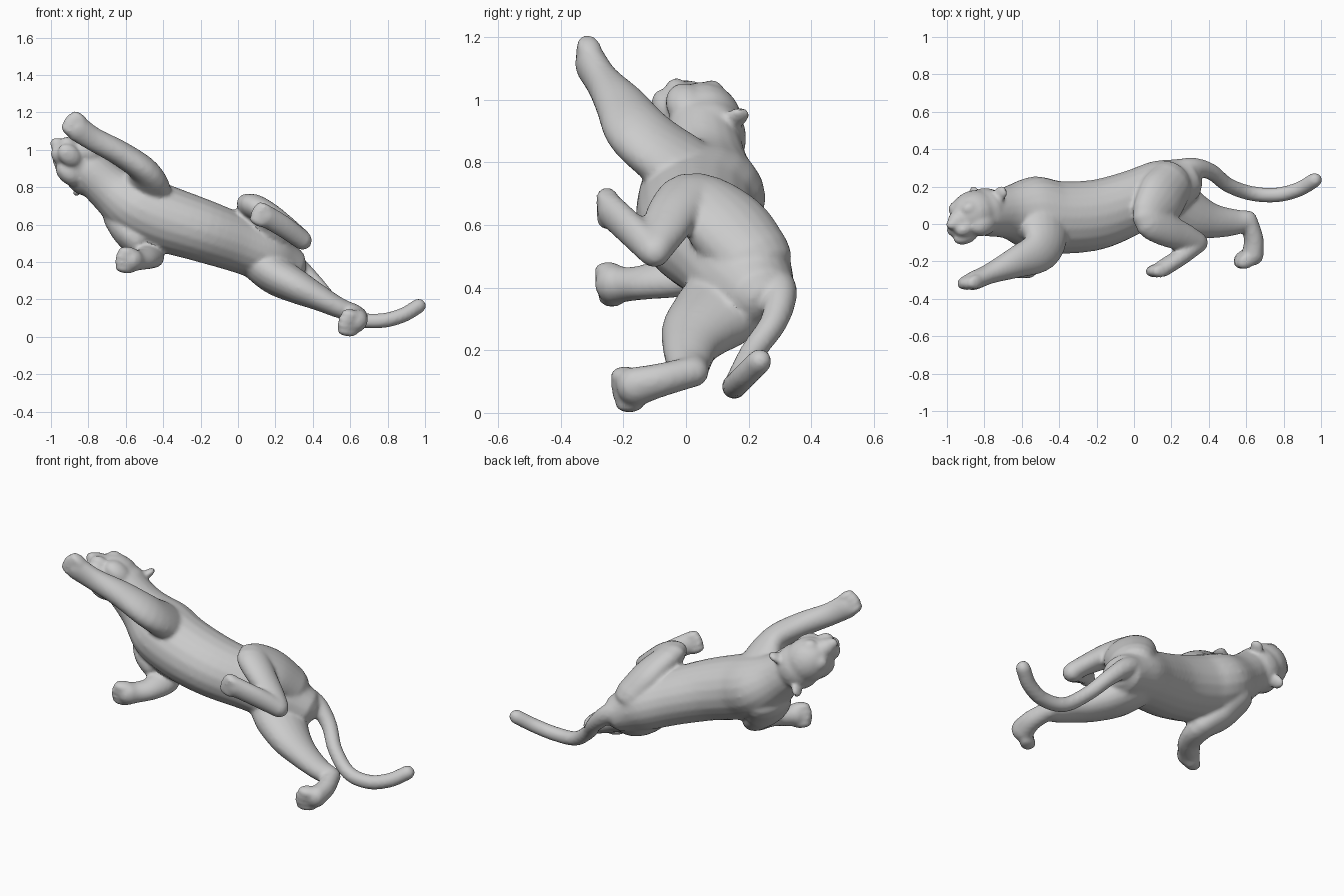
import bpy
import bmesh
import math
from mathutils import Vector, Matrix

if "Cube" in bpy.data.objects:
    bpy.data.objects.remove(bpy.data.objects["Cube"], do_unlink=True)

SIDES = 20
STEPS = 5
SPINE_UP = Vector((0, 1, 0))
FLANK = Vector((0.48, 0, 0.88))     # direction across the animal, flank to flank
bm = bmesh.new()


def spline(stations):
    """Catmull-Rom interpolation through stations of position and two radii."""
    pts = [Vector(s) for s in stations]
    pts = [pts[0] * 2 - pts[1]] + pts + [pts[-1] * 2 - pts[-2]]
    out = []
    for a, b, c, d in zip(pts, pts[1:], pts[2:], pts[3:]):
        for i in range(STEPS):
            t = i / STEPS
            out.append((b * 2 + (c - a) * t + (a * 2 - b * 5 + c * 4 - d) * t ** 2
                        + (b * 3 - a - c * 3 + d) * t ** 3) / 2)
    return out + [pts[-2]]


def limb(stations, ref):
    """Elliptical tube with rounded ends; first radius lies along ref."""
    path = spline(stations)
    centers = [Vector(p[:3]) for p in path]
    rings = []
    last = len(path) - 1
    for i, p in enumerate(path):
        tangent = (centers[min(i + 1, last)] - centers[max(i - 1, 0)]).normalized()
        side = tangent.cross(ref).normalized()
        up = side.cross(tangent)
        ring = (centers[i], up * p[3], side * p[4])
        caps = []
        if i in (0, last):
            out = tangent * min(p[3], p[4]) * (1 if i else -1)
            for angle in (math.pi / 6, math.pi / 3, math.pi * 0.47):
                k = math.cos(angle)
                caps.append((centers[i] + out * math.sin(angle), ring[1] * k, ring[2] * k))
        rings += caps[::-1] + [ring] if i == 0 else [ring] + caps
    loops = []
    for center, up, side in rings:
        angles = [2 * math.pi * k / SIDES for k in range(SIDES)]
        loops.append([bm.verts.new(center + up * math.cos(a) + side * math.sin(a))
                      for a in angles])
    for lower, upper in zip(loops, loops[1:]):
        for k in range(SIDES):
            n = (k + 1) % SIDES
            bm.faces.new((lower[k], lower[n], upper[n], upper[k]))
    bm.faces.new(loops[0][::-1])
    bm.faces.new(loops[-1])


def ellipsoid(center, axes, radii):
    """Ball stretched along three given axes."""
    basis = Matrix([a * r for a, r in zip(axes, radii)]).transposed().to_4x4()
    bmesh.ops.create_uvsphere(bm, u_segments=SIDES, v_segments=12, radius=1,
                              matrix=Matrix.Translation(center) @ basis)


def toes(center, forward, size):
    """Four rounded toes fanned across the end of a paw."""
    forward = Vector(forward).normalized()
    sole = forward.cross(FLANK).normalized()
    spread = sole.cross(forward)
    for k in (-1.5, -0.5, 0.5, 1.5):
        reach = 0.25 - 0.12 * abs(k)
        spot = Vector(center) + (forward * reach + spread * k * 0.42) * size
        ellipsoid(spot, (forward, spread, sole), (size * 0.8, size * 0.36, size * 0.55))


# Neck, chest, belly and rump
limb([(-0.8, 0.05, 0.9, 0.115, 0.115),
      (-0.68, 0.06, 0.79, 0.14, 0.13),
      (-0.55, 0.055, 0.7, 0.2, 0.17),
      (-0.4, 0.035, 0.635, 0.195, 0.178),
      (-0.2, 0.05, 0.57, 0.188, 0.168),
      (0, 0.12, 0.5, 0.17, 0.155),
      (0.15, 0.18, 0.44, 0.165, 0.145),
      (0.25, 0.225, 0.39, 0.13, 0.115)], SPINE_UP)

# Tail
limb([(0.2, 0.27, 0.43, 0.065, 0.065),
      (0.31, 0.3, 0.38, 0.055, 0.055),
      (0.41, 0.28, 0.29, 0.044, 0.044),
      (0.5, 0.21, 0.19, 0.04, 0.04),
      (0.62, 0.165, 0.1, 0.04, 0.04),
      (0.76, 0.155, 0.085, 0.04, 0.04),
      (0.88, 0.185, 0.115, 0.04, 0.04),
      (0.966, 0.235, 0.165, 0.04, 0.04)], FLANK)

# Right foreleg, reaching forward
limb([(-0.5, 0.1, 0.72, 0.09, 0.13),
      (-0.48, -0.02, 0.79, 0.09, 0.14),
      (-0.5, -0.14, 0.885, 0.075, 0.115),
      (-0.63, -0.205, 0.98, 0.068, 0.085),
      (-0.77, -0.265, 1.055, 0.064, 0.055),
      (-0.86, -0.305, 1.115, 0.07, 0.05)], FLANK)
toes((-0.87, -0.31, 1.13), (-0.6, -0.2, 0.5), 0.07)

# Left foreleg, folded under the chest
limb([(-0.62, 0.1, 0.63, 0.09, 0.13),
      (-0.56, 0.03, 0.54, 0.09, 0.135),
      (-0.48, -0.01, 0.45, 0.068, 0.095),
      (-0.49, -0.12, 0.42, 0.055, 0.068),
      (-0.54, -0.19, 0.41, 0.055, 0.06),
      (-0.57, -0.23, 0.41, 0.066, 0.062)], FLANK)
toes((-0.59, -0.24, 0.41), (-0.8, -0.4, 0.1), 0.073)

# Right hind leg, tucked forward: thigh and shank, then foot
limb([(0.2, 0.22, 0.49, 0.1, 0.13),
      (0.14, 0.13, 0.6, 0.095, 0.145),
      (0.09, 0.03, 0.69, 0.07, 0.105),
      (0.17, -0.03, 0.65, 0.065, 0.09),
      (0.27, -0.07, 0.58, 0.055, 0.075),
      (0.34, -0.095, 0.525, 0.05, 0.055)], FLANK)
limb([(0.345, -0.1, 0.515, 0.052, 0.052),
      (0.25, -0.175, 0.585, 0.058, 0.047),
      (0.15, -0.24, 0.645, 0.06, 0.045)], FLANK)
toes((0.13, -0.25, 0.65), (-0.8, -0.1, 0.4), 0.065)

# Left hind leg, pushing off: thigh and shank, then foot
limb([(0.08, 0.15, 0.42, 0.1, 0.12),
      (0.2, 0.11, 0.33, 0.105, 0.15),
      (0.32, 0.045, 0.265, 0.09, 0.125),
      (0.43, 0.015, 0.21, 0.07, 0.092),
      (0.54, 0.01, 0.155, 0.055, 0.07),
      (0.61, 0.02, 0.13, 0.05, 0.054)], FLANK)
limb([(0.612, 0.015, 0.13, 0.05, 0.05),
      (0.64, -0.08, 0.105, 0.055, 0.052),
      (0.635, -0.165, 0.083, 0.065, 0.057)], FLANK)
toes((0.6, -0.185, 0.074), (-0.8, -0.5, 0.1), 0.075)

# Head, turned towards the raised flank
front = Vector((-0.7, -0.3, 0.62)).normalized()
across = front.cross(SPINE_UP).normalized()
crown = across.cross(front)
head_axes = (front, across, crown)
head_center = Vector((-0.85, 0.05, 0.925))


def on_head(f, s, u):
    return head_center + front * f + across * s + crown * u


ellipsoid(on_head(0, 0, 0.01), head_axes, (0.14, 0.125, 0.12))           # skull
ellipsoid(on_head(-0.07, 0, 0), head_axes, (0.13, 0.13, 0.12))           # nape
ellipsoid(on_head(0.1, 0, 0), head_axes, (0.09, 0.06, 0.068))            # nose bridge
ellipsoid(on_head(0.175, 0, 0), head_axes, (0.03, 0.032, 0.026))         # nose
ellipsoid(on_head(0.1, 0, -0.09), head_axes, (0.075, 0.055, 0.04))       # chin
for sign in (-1, 1):
    ellipsoid(on_head(0.12, sign * 0.032, -0.04), head_axes, (0.06, 0.048, 0.042))
    ellipsoid(on_head(0.02, sign * 0.075, -0.045), head_axes, (0.085, 0.055, 0.065))
    ellipsoid(on_head(0.065, sign * 0.05, 0.06), head_axes, (0.055, 0.045, 0.038))
    # Rounded ears
    tilt = (crown * 0.7 + across * sign * 0.8 - front * 0.3).normalized()
    ear_side = front.cross(tilt).normalized()
    ear_axes = (ear_side.cross(tilt), ear_side, tilt)
    ellipsoid(on_head(-0.12, sign * 0.105, 0.08), ear_axes, (0.022, 0.038, 0.045))

# Fuse all parts into one skin
bmesh.ops.recalc_face_normals(bm, faces=bm.faces)
mesh = bpy.data.meshes.new("cat_parts")
bm.to_mesh(mesh)
bm.free()
cat = bpy.data.objects.new("big_cat", mesh)
bpy.context.collection.objects.link(cat)
remesh = cat.modifiers.new("fuse", 'REMESH')
remesh.mode = 'VOXEL'
remesh.voxel_size = 0.011
soften = cat.modifiers.new("soften", 'SMOOTH')
soften.factor = 0.5
soften.iterations = 6
graph = bpy.context.evaluated_depsgraph_get()
skin = bpy.data.meshes.new_from_object(cat.evaluated_get(graph))
cat.modifiers.clear()
cat.data = skin
bpy.data.meshes.remove(mesh)
skin.name = "big_cat"

# Plain grey coat
grey = bpy.data.materials.new("light_grey")
grey.use_nodes = True
coat = (0.6, 0.6, 0.6, 1)
grey.diffuse_color = coat
grey.node_tree.nodes["Principled BSDF"].inputs["Base Color"].default_value = coat
skin.materials.clear()
skin.materials.append(grey)
bpy.context.view_layer.objects.active = cat
cat.select_set(True)
bpy.ops.object.shade_smooth_by_angle(angle=math.radians(40))
